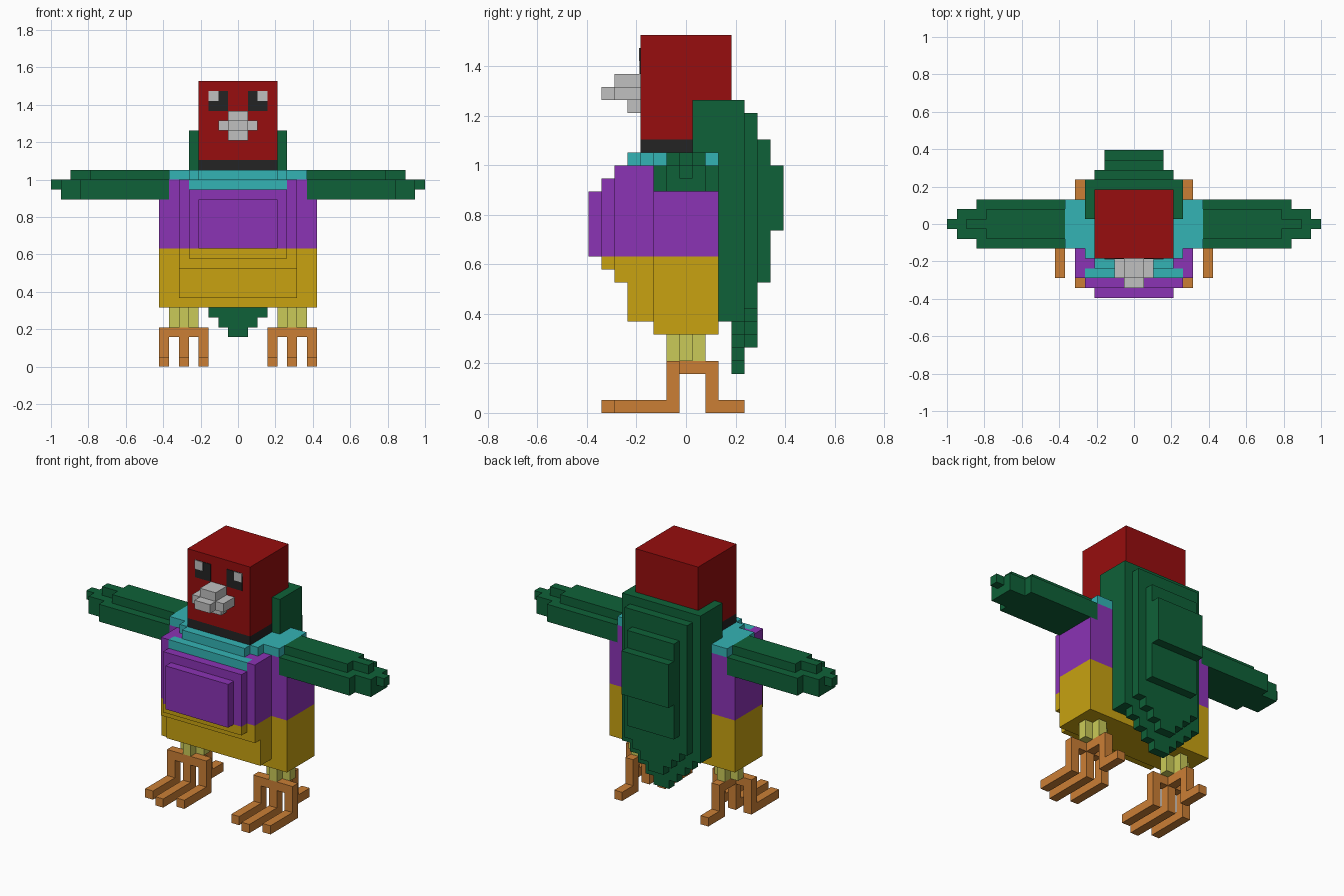
import bpy, bmesh

if "Cube" in bpy.data.objects:
    bpy.data.objects.remove(bpy.data.objects["Cube"])

U = 2 / 38          # edge length of one block
cells = {}          # block position -> part name
parts = {}          # part name -> colour name


def material(name, rgb):
    m = bpy.data.materials.new(name)
    lin = [(c / 255 / 12.92 if c < 11 else ((c / 255 + 0.055) / 1.055) ** 2.4) for c in rgb]
    m.diffuse_color = (*lin, 1)
    m.use_nodes = True
    m.node_tree.nodes["Principled BSDF"].inputs["Base Color"].default_value = m.diffuse_color
    return m


MATS = {n: material(n, c) for n, c in {
    "red": (151, 13, 14), "black": (36, 36, 36), "grey": (192, 192, 192),
    "green": (15, 97, 56), "teal": (52, 179, 181), "purple": (139, 51, 181),
    "gold": (200, 162, 17), "pale_yellow": (202, 202, 88), "orange": (203, 127, 53)}.items()}


def block(part, colour, x, y, z, mirror=False):
    """Fill a block range with a part; earlier parts keep their blocks."""
    parts[part] = colour
    for i in range(*x):
        for j in range(*y):
            for k in range(*z):
                cells.setdefault((i, j, k), part)
                if mirror:
                    cells.setdefault((-1 - i, j, k), part)


def wide(part, colour, half, y, z):
    block(part, colour, (-half, half), y, z)


def both(part, colour, x, y, z):
    block(part, colour, x, y, z, True)


# Head with a dark neck ring
wide("head", "red", 4, (4, 11), (21, 29))
wide("neck_ring", "black", 4, (4, 11), (20, 21))

# Beak
wide("beak", "grey", 1, (1, 4), (24, 25))
wide("beak", "grey", 2, (2, 4), (24, 25))
wide("beak", "grey", 1, (2, 4), (25, 26))
wide("beak", "grey", 1, (3, 4), (23, 24))

# Outstretched wings with stepped tips
for y, z, tip in [((5, 10), (17, 19), 16), ((6, 9), (17, 19), 18), ((7, 8), (18, 19), 19),
                  ((6, 9), (19, 20), 15), ((7, 8), (19, 20), 17)]:
    both("wings", "green", (7, tip), y, z)

# Folded back plumage, layer by layer, tapering into the tail
wide("back_plumage", "green", 5, (8, 10), (20, 24))
wide("back_plumage", "green", 5, (10, 11), (7, 24))
wide("back_plumage", "green", 5, (11, 12), (7, 24))
wide("back_plumage", "green", 4, (12, 13), (8, 23))
wide("back_plumage", "green", 3, (13, 14), (10, 21))
wide("back_plumage", "green", 3, (14, 15), (14, 19))
for step in range(1, 5):
    wide("back_plumage", "green", step, (11, 12), (2 + step, 3 + step))
for step in range(1, 4):
    wide("back_plumage", "green", step, (12, 13), (4 + step, 5 + step))

# Collar
wide("collar", "teal", 7, (5, 10), (19, 20))
wide("collar", "teal", 5, (4, 5), (19, 20))
wide("collar", "teal", 4, (3, 4), (19, 20))
wide("collar", "teal", 5, (2, 3), (18, 19))

# Chest
for half, y, top in [(4, (0, 1), 17), (5, (1, 2), 18), (6, (2, 5), 19), (8, (5, 10), 19)]:
    wide("chest", "purple", half, y, (12, top))

# Belly
for half, y, low in [(5, (1, 2), 11), (6, (2, 3), 10), (6, (3, 5), 7), (8, (5, 10), 6)]:
    wide("belly", "gold", half, y, (low, 12))

# Legs with a plus-shaped section
both("legs", "pale_yellow", (5, 6), (6, 9), (4, 6))
both("legs", "pale_yellow", (4, 7), (7, 8), (4, 6))

# Feet: three front toes, one back toe, joined by an upper bar
both("feet", "orange", (3, 8), (6, 7), (3, 4))
both("feet", "orange", (5, 6), (6, 10), (3, 4))
for x, front in [(3, 2), (5, 1), (7, 2)]:
    both("feet", "orange", (x, x + 1), (6, 7), (0, 4))
    both("feet", "orange", (x, x + 1), (front, 7), (0, 1))
both("feet", "orange", (5, 6), (9, 10), (0, 4))
both("feet", "orange", (5, 6), (9, 12), (0, 1))


def place(i, j, k):
    return (i * U, (j - 7.5) * U, k * U)


def finish(name, bm, colour):
    mesh = bpy.data.meshes.new(name)
    bm.to_mesh(mesh)
    bm.free()
    mesh.materials.append(MATS[colour])
    bpy.context.collection.objects.link(bpy.data.objects.new(name, mesh))


# Turn each part's blocks into its outer skin
for part, colour in parts.items():
    bm = bmesh.new()
    for cell in [c for c, p in cells.items() if p == part]:
        for axis in range(3):
            for side in (0, 1):
                near = list(cell)
                near[axis] += 2 * side - 1
                if tuple(near) in cells:
                    continue
                ring = []
                for a, b in [(0, 0), (1, 0), (1, 1), (0, 1)]:
                    p = list(cell)
                    p[axis] += side
                    p[(axis + 1) % 3] += a
                    p[(axis + 2) % 3] += b
                    ring.append(bm.verts.new(place(*p)))
                bm.faces.new(ring if side else ring[::-1])
    bmesh.ops.remove_doubles(bm, verts=bm.verts, dist=U / 100)
    finish(part, bm, colour)

# Eyes: thin plates on the face, with an outer highlight
for name, colour, x0, z0, size, depth in [("eyes", "black", 1, 26, 2, 0.06),
                                          ("eye_highlights", "grey", 2, 27, 1, 0.12)]:
    bm = bmesh.new()
    for s in (-1, 1):
        cube = bmesh.ops.create_cube(bm, size=1)["verts"]
        for v in cube:
            v.co = place(s * (x0 + size / 2) + v.co.x * size,
                         4 - depth / 2 + v.co.y * depth,
                         z0 + size / 2 + v.co.z * size)
    finish(name, bm, colour)
